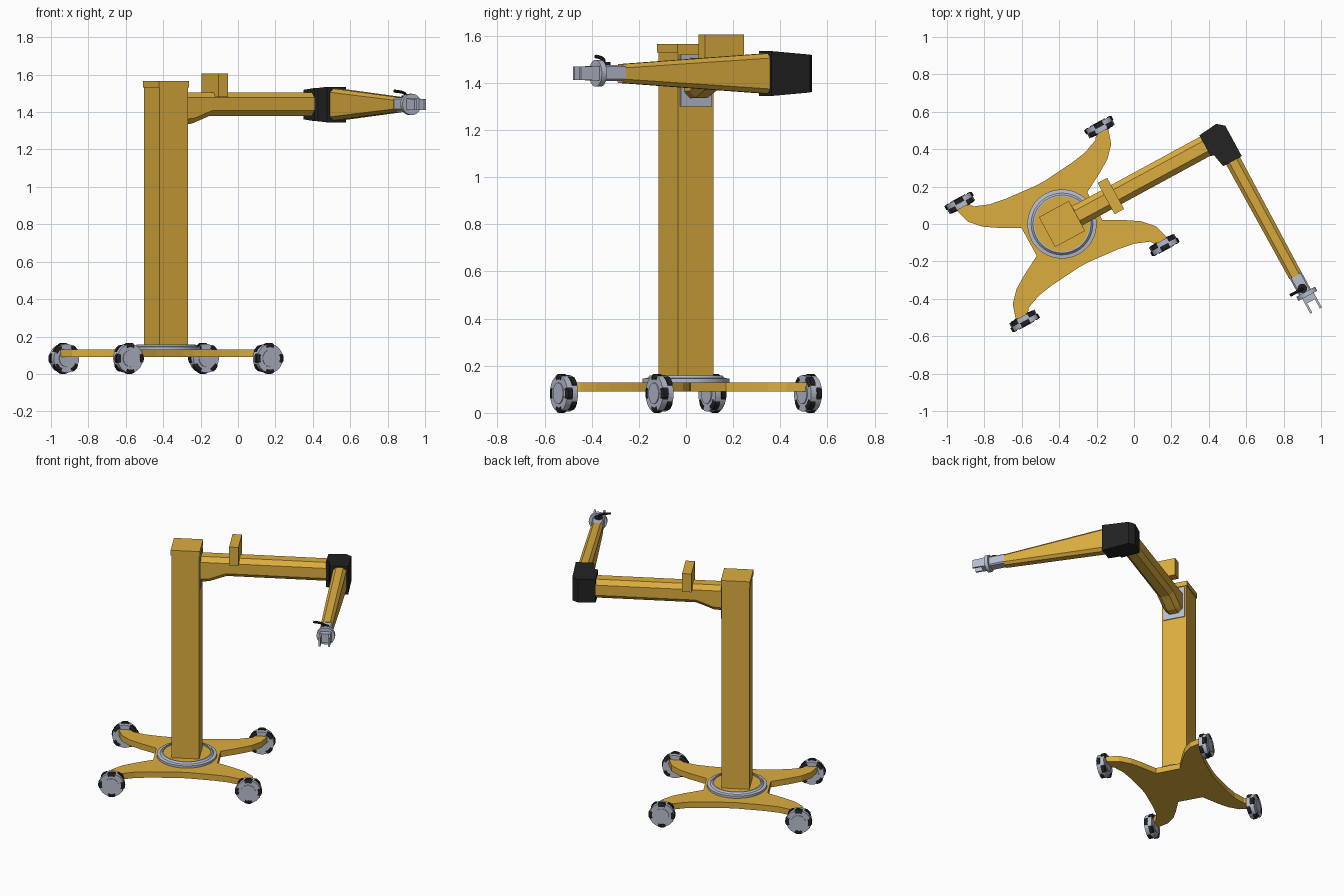
import bpy, bmesh, math
from mathutils import Matrix

if "Cube" in bpy.data.objects:
    bpy.data.objects.remove(bpy.data.objects["Cube"])

# The whole machine lies in a frame turned about the column axis
FRAME = Matrix.Translation((-0.385, 0, 0)) @ Matrix.Rotation(math.radians(28.5), 4, 'Z')


def material(name, rgb):
    m = bpy.data.materials.new(name)
    m.diffuse_color = (*rgb, 1)
    m.use_nodes = True
    m.node_tree.nodes["Principled BSDF"].inputs["Base Color"].default_value = m.diffuse_color
    return m


YELLOW = material("yellow paint", (0.72, 0.42, 0.05))
SILVER = material("silver metal", (0.47, 0.51, 0.62))
BLACK = material("black rubber", (0.016, 0.016, 0.016))


def loft(bm, rings, mat=0, closed=False):
    """Skin a list of equal rings, capped unless closed into a loop."""
    rows = [[bm.verts.new(p) for p in r] for r in rings]
    n, faces = len(rows[0]), []
    pairs = list(zip(rows, rows[1:])) + ([(rows[-1], rows[0])] if closed else [])
    for a, b in pairs:
        for i in range(n):
            j = (i + 1) % n
            faces.append(bm.faces.new((a[i], a[j], b[j], b[i])))
    if not closed:
        faces += [bm.faces.new(rows[0]), bm.faces.new(rows[-1])]
    for f in faces:
        f.material_index = mat


def finish(name, bm, mats, smooth=False):
    bmesh.ops.recalc_face_normals(bm, faces=bm.faces)
    bm.transform(FRAME)
    me = bpy.data.meshes.new(name)
    bm.to_mesh(me)
    bm.free()
    for m in mats:
        me.materials.append(m)
    ob = bpy.data.objects.new(name, me)
    bpy.context.collection.objects.link(ob)
    if smooth:
        bpy.ops.object.select_all(action='DESELECT')
        ob.select_set(True)
        bpy.context.view_layer.objects.active = ob
        bpy.ops.object.shade_smooth_by_angle(angle=math.radians(35))
    return ob


def part(name, rings, mat, closed=False, smooth=False):
    bm = bmesh.new()
    loft(bm, rings, 0, closed)
    return finish(name, bm, [mat], smooth)


def box(name, u0, u1, v0, v1, z0, z1, mat):
    ring = [(u0, v0), (u1, v0), (u1, v1), (u0, v1)]
    return part(name, [[(u, v, z) for u, v in ring] for z in (z0, z1)], mat)


def circle(r, n):
    return [(r * math.cos(2 * math.pi * i / n), r * math.sin(2 * math.pi * i / n)) for i in range(n)]


def chamfered(w, lo, hi, c):
    """Eight-sided section: half width w, from lo to hi, corner cut c."""
    return [(w, lo + c), (w, hi - c), (w - c, hi), (c - w, hi),
            (-w, hi - c), (-w, lo + c), (c - w, lo), (w - c, lo)]


# Base plate: one quarter outline mirrored into four curved legs
quarter = [(.2, .085), (.31, .145), (.38, .19), (.435, .25), (.462, .335),
           (.40, .35), (.37, .308), (.29, .277), (.2, .262), (.03, .247)]
outline = []
for su, sv in ((1, 1), (-1, 1), (-1, -1), (1, -1)):
    q = [(u * su, v * sv) for u, v in quarter]
    outline += q if su * sv > 0 else q[::-1]
part("base_legs", [[(u, v, z) for u, v in outline] for z in (.09, .13)], YELLOW)

# Turntable ring and its inner disc
profile = [(.147, .128), (.185, .128), (.185, .145), (.165, .148), (.155, .158), (.147, .158)]
steps = [2 * math.pi * i / 48 for i in range(48)]
part("turntable_ring", [[(r * math.cos(a), r * math.sin(a), z) for r, z in profile] for a in steps],
     SILVER, closed=True, smooth=True)
part("turntable_disc", [[(x, y, z) for x, y in circle(.148, 48)] for z in (.128, .15)], YELLOW, smooth=True)

# Wheels: silver hub with two staggered rows of black rollers
def wheel(name, cu, cv, side):
    bm = bmesh.new()
    for r, h in ((.077, .026), (.045, .03)):
        loft(bm, [[(cu + x, cv + d, .083 + z) for x, z in circle(r, 32)] for d in (-h, h)])
    for row, turn in ((side, 0), (-side, 45)):
        for k in range(4):
            arc = [math.radians(turn + 90 * k + t) for t in (-19, -10, 0, 10, 19)]
            rings = []
            for i, a in enumerate(arc):
                top = .079 if i in (0, 4) else .083
                rings.append([(cu + r * math.cos(a), cv + row * d, .083 + r * math.sin(a))
                              for r, d in ((.06, .001), (top, .001), (top, .024), (.07, .0285), (.06, .0285))])
            loft(bm, rings, 1)
    finish(name, bm, [SILVER, BLACK])


for su, a in ((1, "right"), (-1, "left")):
    for sv, b in ((1, "back"), (-1, "front")):
        wheel(f"wheel_{b}_{a}", su * .425, sv * .358, sv)

# Column, cap and shoulder plate
box("column", -.086, .086, -.086, .086, .14, 1.53, YELLOW)
box("column_cap", -.091, .091, -.091, .091, 1.53, 1.565, YELLOW)
box("shoulder_plate", .084, .092, -.075, .075, 1.30, 1.52, SILVER)

# Upper arm with a deepened root
stations = [(.09, 1.335), (.14, 1.338), (.25, 1.38), (.91, 1.38)]
part("upper_arm", [[(u, v, z) for v, z in chamfered(.058, lo, 1.505, .028)] for u, lo in stations], YELLOW)

# Upright unit clamped over the arm
box("arm_unit", .272, .33, -.088, .102, 1.48, 1.605, YELLOW)

# Elbow housing, taller towards the forearm
plan = [(.872, .066), (.98, .077), (1.018, .045), (1.018, -.14), (.905, -.14), (.89, -.065), (.872, -.06)]
part("elbow", [[(u, v, 1.44 + s * (.084 - .08 * v)) for u, v in plan] for s in (-1, 1)], BLACK)

# Tapered forearm
part("forearm", [[(.965 + u, v, 1.44 + z) for u, z in chamfered(w, -h, h, c)]
                 for v, w, h, c in ((-.13, .042, .086, .02), (-.84, .037, .04, .016))], YELLOW)

# Wrist, round flange and gripper
part("wrist", [[(.967 + u, v, 1.443 + z) for u, z in chamfered(.036, -.034, .034, .008)]
               for v in (-.835, -.94)], SILVER)
part("wrist_flange", [[(.972 + x, v, 1.441 + z) for x, z in circle(.057, 32)]
                      for v in (-.94, -.965)], SILVER, smooth=True)
box("gripper_body", .938, 1.008, -.998, -.96, 1.41, 1.472, SILVER)
for name, u in (("finger_inner", .944), ("finger_outer", 1.002)):
    box(name, u - .006, u + .006, -1.055, -.99, 1.412, 1.47, SILVER)

# Cable plug and cable on the wrist
part("cable_plug", [[(.965 + x, -.916 + y, z) for x, y in circle(.025, 20)] for z in (1.47, 1.488)],
     BLACK, smooth=True)
path = [(.965, 1.48), (.957, 1.498), (.938, 1.506), (.915, 1.51), (.89, 1.512)]
rings = []
for i, (u, z) in enumerate(path):
    p, q = path[max(i - 1, 0)], path[min(i + 1, 4)]
    t = math.atan2(q[1] - p[1], q[0] - p[0])
    rings.append([(u - .008 * math.sin(t) * math.cos(k * math.pi / 4), -.918 + .008 * math.sin(k * math.pi / 4),
                   z + .008 * math.cos(t) * math.cos(k * math.pi / 4)) for k in range(8)])
part("cable", rings, BLACK, smooth=True)
